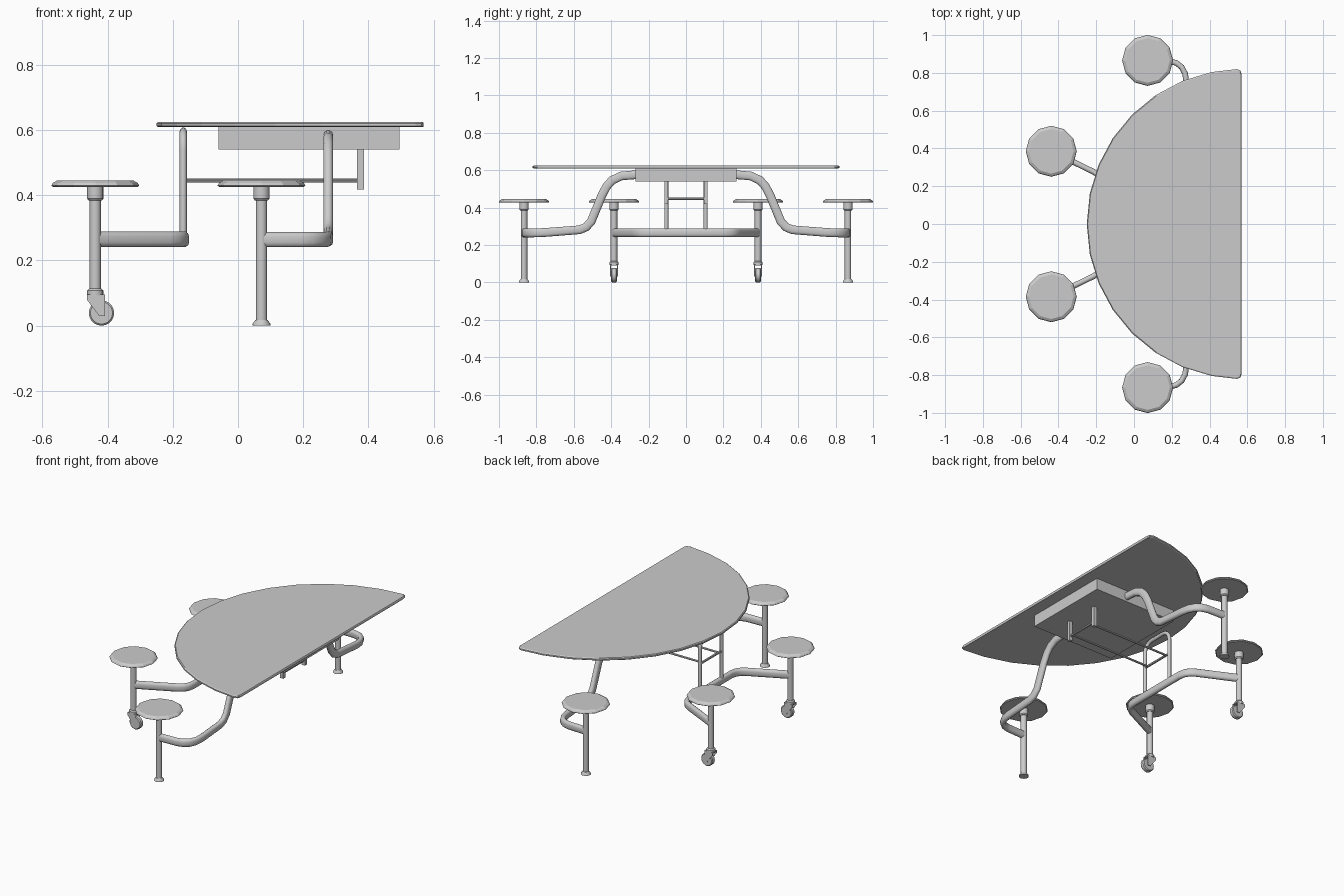
import bpy, bmesh, math
from mathutils import Vector

if "Cube" in bpy.data.objects:
    bpy.data.objects.remove(bpy.data.objects["Cube"])

Z = Vector((0, 0, 1))


def finish(bm, name, smooth=35):
    bmesh.ops.recalc_face_normals(bm, faces=bm.faces)
    me = bpy.data.meshes.new(name)
    bm.to_mesh(me)
    bm.free()
    ob = bpy.data.objects.new(name, me)
    bpy.context.collection.objects.link(ob)
    if smooth:
        bpy.ops.object.select_all(action='DESELECT')
        ob.select_set(True)
        bpy.context.view_layer.objects.active = ob
        bpy.ops.object.shade_smooth_by_angle(angle=math.radians(smooth))
    return ob


def loft(name, rings, smooth=35):
    # skin a list of equal-length rings and cap both ends
    bm = bmesh.new()
    vs = [[bm.verts.new(p) for p in r] for r in rings]
    n = len(vs[0])
    for a, b in zip(vs, vs[1:]):
        for i in range(n):
            j = (i + 1) % n
            bm.faces.new((a[i], a[j], b[j], b[i]))
    bm.faces.new(vs[0])
    bm.faces.new(vs[-1])
    return finish(bm, name, smooth)


def lathe(name, x, y, profile, n=16, smooth=35):
    # profile: (radius, z) pairs around a vertical axis
    return loft(name, [[(x + r * math.sin(2 * math.pi * i / n),
                         y + r * math.cos(2 * math.pi * i / n), z)
                        for i in range(n)] for r, z in profile], smooth)


def tube(name, path, section, side=None):
    # sweep a (sideways, upwards) section along a path
    pts = [Vector(p) for p in path]
    rings = []
    for i, p in enumerate(pts):
        d0 = (p - pts[max(i - 1, 0)]).normalized()
        d1 = (pts[min(i + 1, len(pts) - 1)] - p).normalized()
        t = (d0 + d1).normalized()
        s = Vector(side) if side else t.cross(Z).normalized()
        u = s.cross(t)
        rings.append([p + s * a + u * b for a, b in section])
    return loft(name, rings, 40)


def prism(name, outline, y0, y1):
    # x-z outline extruded along y
    return loft(name, [[(x, y, z) for x, z in outline] for y in (y0, y1)], 0)


def box(name, x0, x1, y0, y1, z0, z1):
    return prism(name, [(x0, z0), (x1, z0), (x1, z1), (x0, z1)], y0, y1)


def circle(r, n=10):
    return [(r * math.cos(2 * math.pi * i / n), r * math.sin(2 * math.pi * i / n))
            for i in range(n)]


# Oval section of the seat arms: half circles on a short straight side
oval = [(0.015 * math.cos(a), 0.015 * math.sin(a) + (0.009 if k < 6 else -0.009))
        for k in range(12) for a in [math.pi * (k if k < 6 else k - 1) / 5]]

# Half-round table top with small rounded corners and eased edge
R, CX, c = 0.82, 0.57, 0.025
outline = [(CX, -R + c), (CX - 0.007, -R + 0.007), (CX - c, -R)]
outline += [(CX - R * math.sin(math.radians(a)), -R * math.cos(math.radians(a)))
            for a in [11.25 * k for k in range(1, 16)]]
outline += [(x, -y) for x, y in reversed(outline[:3])]


def inset(d, z):
    mx, s = 0.3, 1 - d / 0.6
    return [(mx + (x - mx) * s, y * s, z) for x, y in outline]


loft("table_top", [inset(0.005, 0.609), inset(0, 0.613), inset(0, 0.621),
                   inset(0.005, 0.625)], 0)

# Box under the top
box("apron_box", -0.06, 0.495, -0.27, 0.27, 0.54, 0.61)

for s, tag in ((1, "back"), (-1, "front")):
    # Stools: outer on a fixed foot, inner on a caster
    for kind, x, y in (("outer", 0.072, 0.866 * s), ("inner", -0.438, 0.385 * s)):
        lathe(f"{tag}_{kind}_seat", x, y,
              [(0.130, 0.426), (0.135, 0.430), (0.130, 0.438), (0.118, 0.445)], 12, 0)
        lathe(f"{tag}_{kind}_seat_collar", x, y,
              [(0.020, 0.384), (0.025, 0.390), (0.025, 0.428)])
        lathe(f"{tag}_{kind}_post", x, y,
              [(0.0175, 0.012 if kind == "outer" else 0.10), (0.0175, 0.40)])
    lathe(f"{tag}_foot", 0.072, 0.866 * s, [(0.028, 0), (0.027, 0.006), (0.0185, 0.018)])

    # Caster: collar, forked bracket and wheel
    x, y = -0.438, 0.385 * s
    lathe(f"{tag}_caster_collar", x, y, [(0.025, 0.093), (0.025, 0.108), (0.018, 0.114)])
    for o in (-0.021, 0.017):
        prism(f"{tag}_caster_fork", [(-0.464, 0.096), (-0.464, 0.080), (-0.426, 0.030),
              (-0.408, 0.030), (-0.408, 0.096)], y + o, y + o + 0.004)
    box(f"{tag}_caster_plate", -0.464, -0.408, y - 0.021, y + 0.021, 0.090, 0.096)
    loft(f"{tag}_caster_wheel",
         [[(-0.419 + a, y + o, 0.039 + b) for a, b in circle(r, 20)]
          for r, o in ((0.034, -0.015), (0.039, -0.010), (0.039, 0.010), (0.034, 0.015))])

    # Bent arm from the outer stool up to the apron
    tube(f"{tag}_outer_arm",
         [(px, py * s, pz) for px, py, pz in (
             (0.08, 0.866, 0.264), (0.19, 0.862, 0.264), (0.225, 0.852, 0.264),
             (0.253, 0.830, 0.264), (0.271, 0.795, 0.265), (0.277, 0.75, 0.267),
             (0.277, 0.57, 0.281), (0.277, 0.535, 0.295), (0.277, 0.507, 0.325),
             (0.277, 0.450, 0.465), (0.277, 0.425, 0.512), (0.277, 0.395, 0.546),
             (0.277, 0.345, 0.569), (0.277, 0.26, 0.576))], oval)

    # Hanger and long rod of the folding linkage
    box(f"{tag}_hanger", 0.365, 0.387, 0.105 * s - 0.010, 0.105 * s + 0.010, 0.418, 0.545)
    tube(f"{tag}_link_rod", [(-0.168, 0.08 * s, 0.445), (0.376, 0.08 * s, 0.445)],
         circle(0.006, 8))

# Single bent arm joining both inner stools
half = [(-0.438, 0.385), (-0.215, 0.277), (-0.190, 0.260), (-0.172, 0.235), (-0.165, 0.20)]
tube("inner_arm", [(x, y, 0.265) for x, y in half]
     + [(x, -y, 0.265) for x, y in reversed(half)], oval)

# Inverted U support standing on the inner arm
arch = [(0.105, 0.28), (0.105, 0.54)]
arch += [(0.05 + 0.055 * math.cos(math.radians(a)), 0.542 + 0.055 * math.sin(math.radians(a)))
         for a in (20, 45, 70, 90)]
tube("arch_support", [(-0.168, y, z) for y, z in arch]
     + [(-0.168, -y, z) for y, z in reversed(arch)], circle(0.011), (1, 0, 0))

# Cross bars of the linkage
for x in (-0.168, 0.376):
    tube("cross_bar", [(x, -0.105, 0.447), (x, 0.105, 0.447)], circle(0.007, 8))
